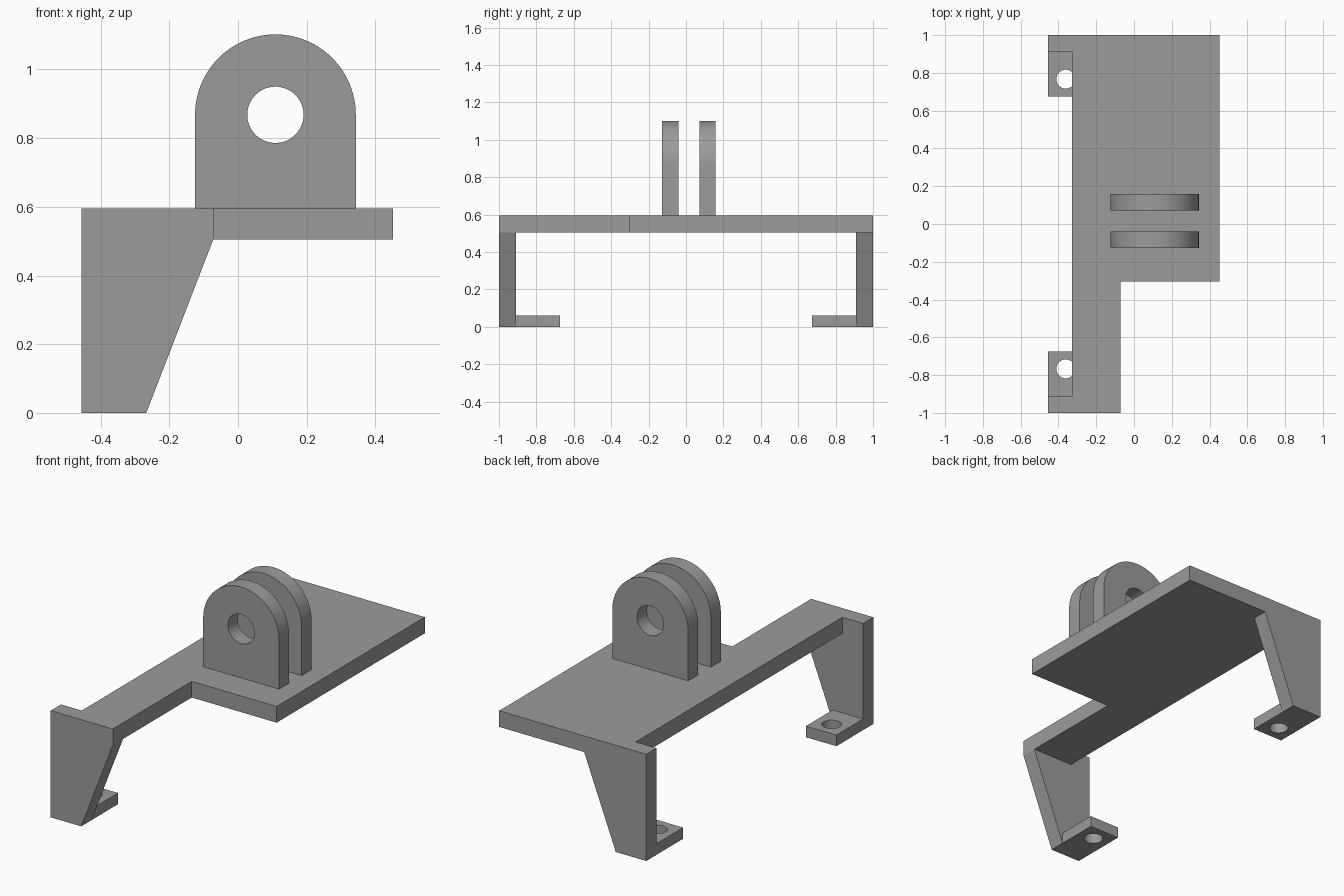
import bpy, bmesh, math
from mathutils import Vector

if "Cube" in bpy.data.objects:
    bpy.data.objects.remove(bpy.data.objects["Cube"])

grey = bpy.data.materials.new("grey")
grey.diffuse_color = (0.33, 0.33, 0.33, 1)
grey.use_nodes = True
grey.node_tree.nodes["Principled BSDF"].inputs["Base Color"].default_value = grey.diffuse_color


def prism(name, outline, axis, lo, hi):
    """Extrude a 2D outline along y (outline in x,z) or z (outline in x,y)."""
    bm = bmesh.new()
    place = (lambda a, b: (a, lo, b)) if axis == "y" else (lambda a, b: (a, b, lo))
    face = bm.faces.new([bm.verts.new(place(a, b)) for a, b in outline])
    out = bmesh.ops.extrude_face_region(bm, geom=[face])
    step = Vector((0, hi - lo, 0)) if axis == "y" else Vector((0, 0, hi - lo))
    verts = [g for g in out["geom"] if isinstance(g, bmesh.types.BMVert)]
    bmesh.ops.translate(bm, vec=step, verts=verts)
    bmesh.ops.recalc_face_normals(bm, faces=bm.faces)
    mesh = bpy.data.meshes.new(name)
    bm.to_mesh(mesh)
    bm.free()
    mesh.materials.append(grey)
    ob = bpy.data.objects.new(name, mesh)
    bpy.context.collection.objects.link(ob)
    return ob


def arc(cx, cy, r, start, end, n):
    return [(cx + r * math.cos(start + (end - start) * i / n),
             cy + r * math.sin(start + (end - start) * i / n)) for i in range(n + 1)]


def drill(ob, axis, cx, cy, r, lo, hi):
    """Cut a round hole and smooth its wall."""
    circle = arc(cx, cy, r, 0, 2 * math.pi, 48)[:-1]
    cutter = prism("hole_cutter", circle, axis, lo - 0.05, hi + 0.05)
    cutter.hide_render = True
    mod = ob.modifiers.new("hole", "BOOLEAN")
    mod.operation = "DIFFERENCE"
    mod.solver = "EXACT"
    mod.object = cutter
    bpy.ops.object.select_all(action="DESELECT")
    bpy.context.view_layer.objects.active = ob
    ob.select_set(True)
    bpy.ops.object.modifier_apply(modifier=mod.name)
    bpy.data.objects.remove(cutter)
    bpy.ops.object.shade_smooth_by_angle(angle=math.radians(30))


LEFT, EDGE, ARM, RIGHT = -0.455, -0.327, -0.072, 0.452
UNDER, TOP, WALL = 0.505, 0.595, 0.91

# Stepped plate with a tab over each leg
prism("plate", [(LEFT, -1), (ARM, -1), (ARM, -0.305), (RIGHT, -0.305), (RIGHT, 1),
                (LEFT, 1), (LEFT, WALL), (EDGE, WALL), (EDGE, -WALL), (LEFT, -WALL)],
      "z", UNDER, TOP)

# Tapered legs and drilled feet at both ends
for side, s in (("front", -1), ("back", 1)):
    lo, hi = sorted((s * WALL, s))
    prism(side + "_leg", [(LEFT, 0), (-0.267, 0), (ARM, UNDER), (LEFT, UNDER)], "y", lo, hi)
    y0, y1 = sorted((s * 0.675, s * WALL))
    foot = prism(side + "_foot", [(LEFT, y0), (-0.267, y0), (-0.267, y1), (LEFT, y1)],
                 "z", 0, 0.062)
    drill(foot, "z", -0.361, s * 0.767, 0.05, 0, 0.062)

# Pair of round-topped lugs with a shared pin hole
CX, CZ, R = 0.109, 0.868, 0.234
for name, lo, hi in (("front_lug", -0.128, -0.041), ("back_lug", 0.071, 0.159)):
    lug = prism(name, [(CX - R, TOP), (CX + R, TOP)] + arc(CX, CZ, R, 0, math.pi, 48),
                "y", lo, hi)
    drill(lug, "y", CX, CZ, 0.082, lo, hi)
